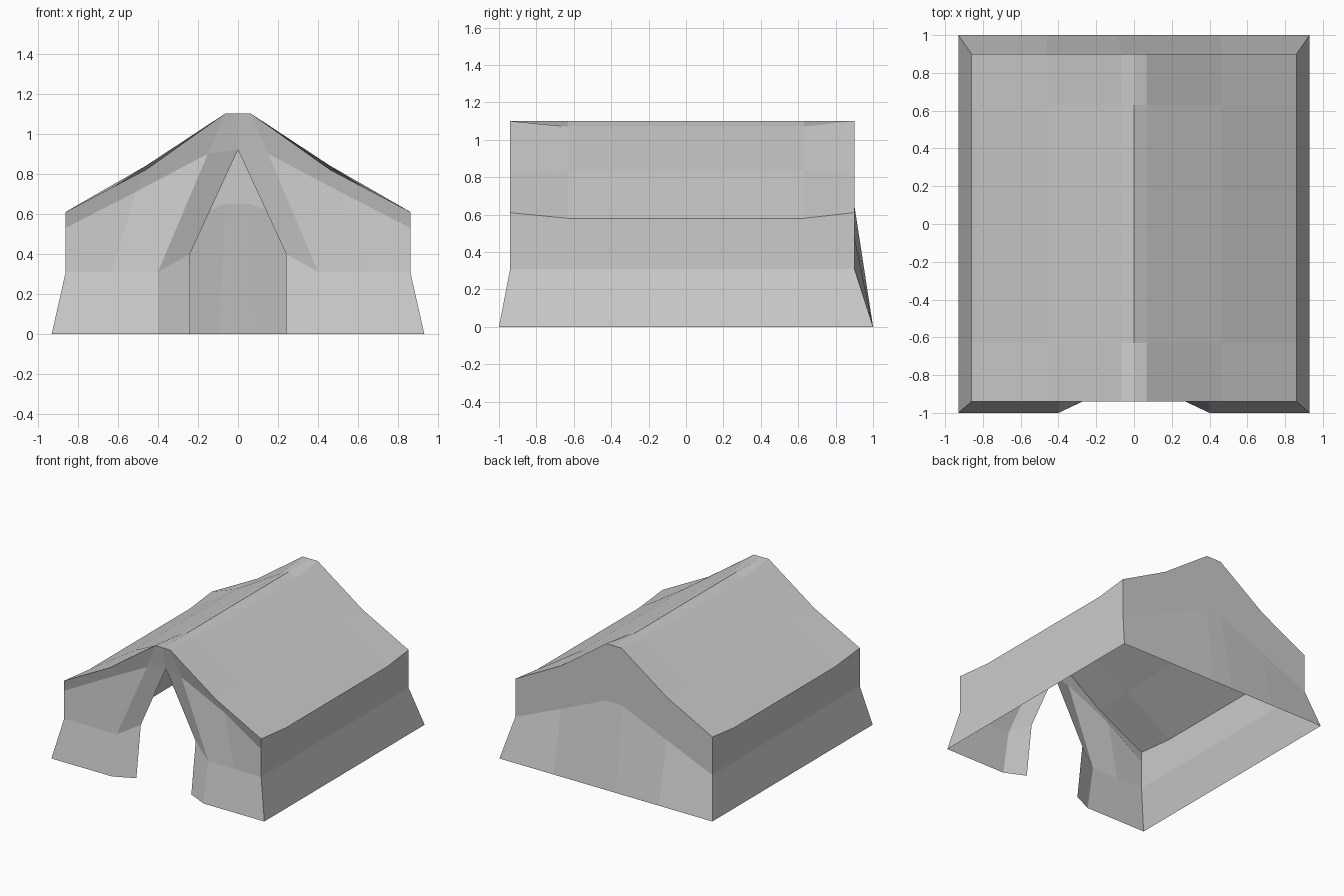
import bpy
import bmesh
from mathutils import Vector

cube = bpy.data.objects.get("Cube")
if cube:
    bpy.data.objects.remove(cube, do_unlink=True)

# Single canvas colour
canvas = bpy.data.materials.new("grey_canvas")
canvas.use_nodes = True
GREY = (0.6, 0.6, 0.6, 1.0)
canvas.diffuse_color = GREY
bsdf = canvas.node_tree.nodes["Principled BSDF"]
bsdf.inputs["Base Color"].default_value = GREY
bsdf.inputs["Roughness"].default_value = 0.9

MIDDLE = Vector((0, 0, 0.4))


def panel(name, rows):
    """Join rows of points into a cloth sheet and mirror it across x."""
    bm = bmesh.new()
    grid = [[bm.verts.new(p) for p in row] for row in rows]
    for a, b in zip(grid, grid[1:]):
        for i in range(len(a) - 1):
            face = bm.faces.new((a[i], a[i + 1], b[i + 1], b[i]))
            face.normal_update()
            if face.normal.dot(face.calc_center_median() - MIDDLE) < 0:
                face.normal_flip()
    mesh = bpy.data.meshes.new(name)
    bm.to_mesh(mesh)
    bm.free()
    mesh.materials.append(canvas)
    obj = bpy.data.objects.new(name, mesh)
    bpy.context.collection.objects.link(obj)
    mirror = obj.modifiers.new("mirror", 'MIRROR')
    mirror.use_clip = True
    return obj


def at_y(profile, y):
    return [(x, y, z) for x, z in profile]


FRONT, BACK, POLE = -0.94, 0.90, 0.63

# Roof: taut gable edges, sagging cloth with a sharp ridge between the poles
gable = [(0, 1.10), (0.065, 1.10), (0.46, 0.82), (0.86, 0.61)]
sag = [(0, 1.10), (0.065, 1.07), (0.46, 0.84), (0.86, 0.58)]
panel("roof", [at_y(gable, FRONT), at_y(sag, -POLE),
               at_y(sag, POLE), at_y(gable, BACK)])

# Side walls: upright, then flared out to the ground
ys = (FRONT, -POLE, POLE, BACK)
panel("side_walls", [
    [(0.86, y, z) for y, z in zip(ys, (0.61, 0.58, 0.58, 0.61))],
    [(0.86, y, 0.31) for y in ys],
    [(0.93, y, 0) for y in (-1, -POLE, POLE, 1)],
])

# Back wall: upright gable with a flared skirt that rises in the middle
panel("back_wall", [
    at_y(gable, BACK),
    at_y([(0, 0.65), (0.065, 0.65), (0.46, 0.48), (0.86, 0.31)], BACK),
    at_y([(0, 0), (0.09, 0), (0.46, 0), (0.93, 0)], 1),
])

# Front wall: parted flaps folded inward around the pointed doorway
panel("front_wall", [
    at_y(gable, FRONT),
    [(0, -0.90, 0.92), (0.15, -0.92, 0.90), (0.51, -0.90, 0.71), (0.86, FRONT, 0.53)],
    [(0.24, -0.87, 0.40), (0.40, FRONT, 0.31), (0.63, FRONT, 0.31), (0.86, FRONT, 0.31)],
    [(0.24, -0.925, 0), (0.40, -1, 0), (0.67, -1, 0), (0.93, -1, 0)],
])
